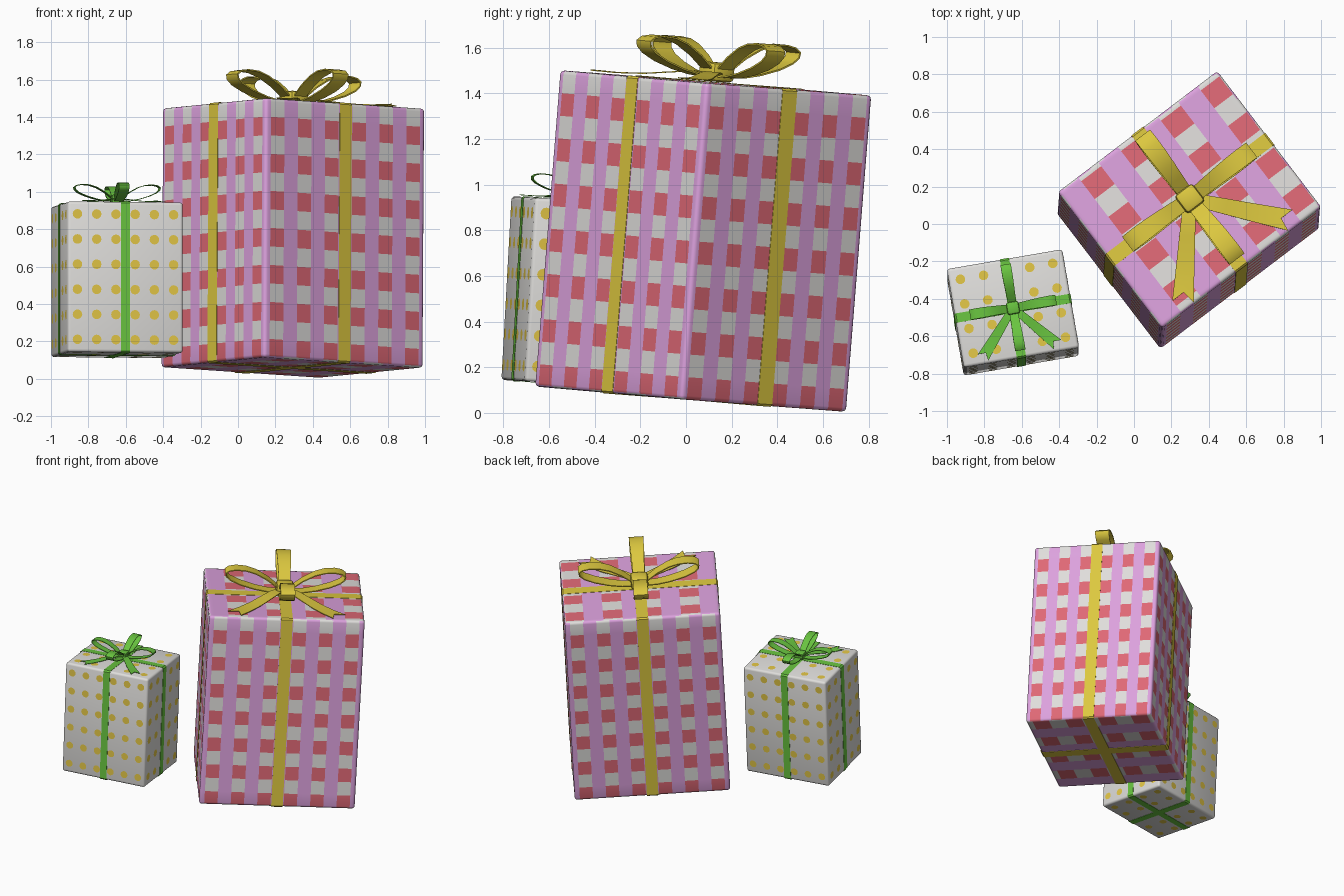
import bpy, bmesh, math
from mathutils import Matrix, Vector

if "Cube" in bpy.data.objects:
    bpy.data.objects.remove(bpy.data.objects["Cube"])


def material(name, rgb):
    m = bpy.data.materials.new(name)
    m.diffuse_color = (*rgb, 1)
    m.use_nodes = True
    m.node_tree.nodes["Principled BSDF"].inputs["Base Color"].default_value = m.diffuse_color
    return m


PINK = material("pink paper", (0.72, 0.36, 0.73))
RED = material("coral red check", (0.74, 0.14, 0.18))
WHITE = material("white paper", (0.74, 0.73, 0.71))
GOLD = material("gold ribbon", (0.72, 0.58, 0.05))
GREEN = material("green ribbon", (0.14, 0.55, 0.05))
DOT = material("yellow dot", (0.76, 0.56, 0.06))


def finish(bm, name, mats, frame, angle=40):
    """Turn a bmesh into a smooth-by-angle object placed in the gift's frame."""
    me = bpy.data.meshes.new(name)
    bm.transform(frame)
    bm.to_mesh(me)
    bm.free()
    for m in mats:
        me.materials.append(m)
    for p in me.polygons:
        p.use_smooth = True
    me.set_sharp_from_angle(angle=math.radians(angle))
    ob = bpy.data.objects.new(name, me)
    bpy.context.collection.objects.link(ob)
    return ob


def rounded_box(size, centre, bevel, segments=3):
    bm = bmesh.new()
    bmesh.ops.create_cube(bm, size=1, matrix=Matrix.Translation(centre) @ Matrix.Diagonal((*size, 1)))
    bmesh.ops.bevel(bm, geom=bm.edges[:], offset=bevel, segments=segments, profile=0.5, affect='EDGES')
    return bm


def band(name, rows, frame, mat, thick=0.003, closed=False, notch=0.0):
    """Ribbon strip through rows of (distance, height, width); notch cuts a V in its end."""
    bm = bmesh.new()
    grid = []
    for i, (r, h, w) in enumerate(rows):
        cut = notch if i == len(rows) - 1 else 0
        grid.append([bm.verts.new((r - (cut if s == 0 else 0), s * w / 2, h)) for s in (-1, 0, 1)])
    for i in range(len(grid) - (0 if closed else 1)):
        p, q = grid[i], grid[(i + 1) % len(grid)]
        for j in (0, 1):
            bm.faces.new((p[j], q[j], q[j + 1], p[j + 1]))
    bmesh.ops.recalc_face_normals(bm, faces=bm.faces[:])
    bmesh.ops.solidify(bm, geom=bm.faces[:], thickness=thick)
    bmesh.ops.recalc_face_normals(bm, faces=bm.faces[:])
    return finish(bm, name, [mat], frame)


def turn(deg):
    return Matrix.Rotation(math.radians(deg), 4, 'Z')


def gift_frame(base, up, deg):
    tilt = Vector((0, 0, 1)).rotation_difference(Vector(up)).to_matrix().to_4x4()
    return Matrix.Translation(base) @ tilt @ turn(deg)


# Bow loop profile: rises outward, rounds the tip and returns low to the knot
LOOP = [(0.0, 0.03), (0.05, 0.06), (0.12, 0.115), (0.2, 0.16), (0.27, 0.182), (0.34, 0.187),
        (0.39, 0.178), (0.417, 0.158), (0.412, 0.132), (0.38, 0.104), (0.31, 0.072),
        (0.21, 0.042), (0.12, 0.025), (0.0, 0.02)]
TAIL = [(0.0, 0.035, 0.07), (0.1, 0.045, 0.075), (0.2, 0.032, 0.085), (0.32, 0.016, 0.095),
        (0.44, 0.01, 0.105), (0.55, 0.012, 0.115)]


def ribbon_and_bow(label, size, frame, mat, width, scale):
    L, W, H = size
    # wraps around the box both ways
    for half, deg, tag in ((L / 2, 0, "long"), (W / 2, 90, "short")):
        e, c = half + 0.003, 0.01
        lo, hi = -0.003, H + 0.003
        pts = [(-e + c, lo), (e - c, lo), (e, lo + c), (e, hi - c),
               (e - c, hi), (-e + c, hi), (-e, hi - c), (-e, lo + c)]
        band(f"{label}_{tag}_ribbon", [(r, h, width) for r, h in pts], frame @ turn(deg), mat,
             0.002, closed=True)
    # bow on the lid
    bow = frame @ Matrix.Translation((0, 0, H + 0.003)) @ Matrix.Scale(scale, 4)
    for k in range(4):
        rows = [(r, h, 0.075 + 0.025 * min(r / 0.3, 1)) for r, h in LOOP]
        band(f"{label}_bow_loop_{k + 1}", rows, bow @ turn(90 * k), mat, 0.007)
    for k, deg in enumerate((-131, -49)):
        band(f"{label}_bow_tail_{k + 1}", TAIL, bow @ turn(deg), mat, 0.005, notch=0.05)
    finish(rounded_box((0.12, 0.12, 0.085), (0, 0, 0.045), 0.02, 2), f"{label}_bow_knot", [mat], bow)


# ---- Large checked gift ----
L, W, H = 1.072, 0.918, 1.39
big = gift_frame((0.289, 0.02, 0.06), (0.006, 0.08, 1), 37.3)
bm = rounded_box((L, W, H), (0, 0, H / 2), 0.018)


def slice_at(axis, values):
    n = Vector((0, 0, 0))
    n[axis] = 1
    for v in values:
        bmesh.ops.bisect_plane(bm, geom=bm.verts[:] + bm.edges[:] + bm.faces[:],
                               plane_co=n * v, plane_no=n, dist=1e-5)


# six check columns per side, pink at the corners and under the ribbon
PERIOD, START = 0.17, 0.0325
side = [START + k * PERIOD + o - 0.5 for k in range(6) for o in (0, PERIOD / 2)]
slice_at(0, [L * s for s in side] + [L * (j / 8 - 0.5) for j in range(1, 8)])
slice_at(1, [W * s for s in side] + [W / 2 - 0.03 - 0.12 * j for j in range(8)])
slice_at(2, [H * j / 14 for j in range(1, 14)])

# pink stripes alternate with columns of white and red checks
for f in bm.faces:
    c, n = f.calc_center_median(), f.normal
    if abs(n.z) > max(abs(n.x), abs(n.y)):
        striped = ((c.x / L + 0.5) * 4) % 1 > 0.5
        red = ((W / 2 - c.y - 0.03) / 0.24) % 1 < 0.5
    else:
        t = c.x / L if abs(n.y) > abs(n.x) else c.y / W
        u = (t + 0.5 - START) / PERIOD
        striped = 0 < u < 5.5 and u % 1 < 0.5
        red = ((H - c.z) / H * 7) % 1 > 0.5
    f.material_index = (1 if red else 2) if striped else 0
finish(bm, "large_gift_box", [PINK, RED, WHITE], big)
ribbon_and_bow("large_gift", (L, W, H), big, GOLD, 0.08, 1.0)

# ---- Small dotted gift ----
l, w, h = 0.626, 0.535, 0.806
small = gift_frame((-0.647, -0.495, 0.127), (0, 0.055, 1), 9.8)
finish(rounded_box((l, w, h), (0, 0, h / 2), 0.016), "small_gift_box", [WHITE], small)

# dots as thin discs on all six faces
bm = bmesh.new()


def dots(width, height, cols, rows, radius, place):
    for i in range(cols):
        for j in range(rows):
            p = ((i + 0.5) / cols - 0.5) * width, ((j + 0.5) / rows - 0.5) * height, 0.001
            bmesh.ops.create_circle(bm, cap_ends=True, segments=12, radius=radius,
                                    matrix=place @ Matrix.Translation(p))


middle = Matrix.Translation((0, 0, h / 2))
upright = Matrix.Rotation(math.pi / 2, 4, 'X')
for deg in (0, 180):
    dots(l, h, 6, 6, 0.026, middle @ turn(deg) @ Matrix.Translation((0, -w / 2, 0)) @ upright)
    dots(w, h, 5, 6, 0.026, middle @ turn(deg + 90) @ Matrix.Translation((0, -l / 2, 0)) @ upright)
    flip = Matrix.Rotation(math.radians(deg), 4, 'X')
    dots(l, w, 5, 4, 0.026, middle @ flip @ Matrix.Translation((0, 0, h / 2)))
finish(bm, "small_gift_dots", [DOT], small)
ribbon_and_bow("small_gift", (l, w, h), small, GREEN, 0.05, 0.56)
